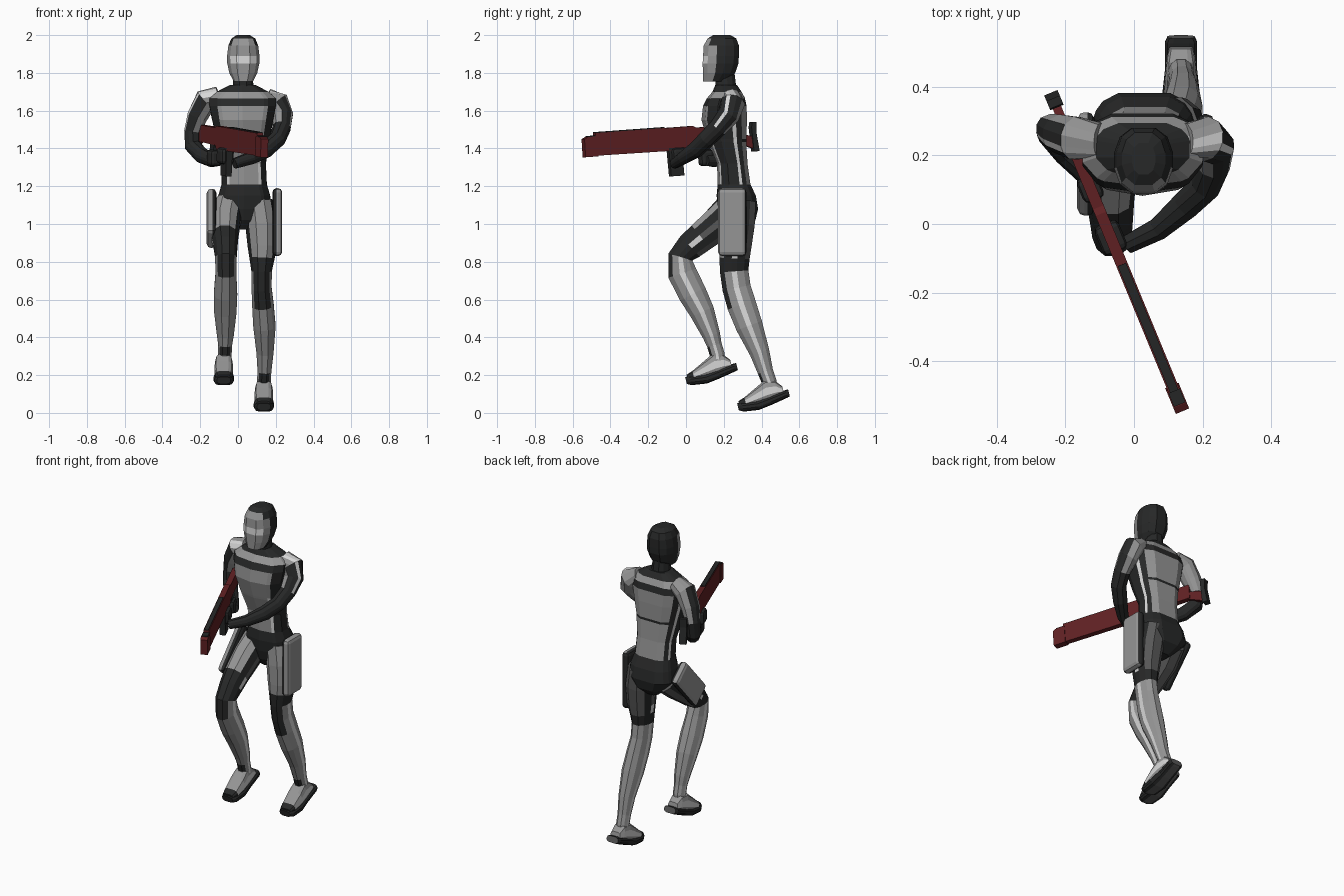
import bpy, bmesh, math
from mathutils import Vector, Matrix

if "Cube" in bpy.data.objects:
    bpy.data.objects.remove(bpy.data.objects["Cube"])

# ---------- materials ----------
COLOURS = {
    "black": (0.020, 0.021, 0.021, 1),
    "grey": (0.30, 0.30, 0.30, 1),
    "light_grey": (0.68, 0.68, 0.68, 1),
    "dark_grey": (0.10, 0.10, 0.10, 1),
    "dark_red": (0.12, 0.015, 0.017, 1),
}
MATS = []
for n, c in COLOURS.items():
    m = bpy.data.materials.new(n)
    m.diffuse_color = c
    m.use_nodes = True
    m.node_tree.nodes["Principled BSDF"].inputs["Base Color"].default_value = m.diffuse_color
    MATS.append(m)
BLACK, GREY, LIGHT, DARK, RED = range(5)


def finish(name, bm):
    bmesh.ops.recalc_face_normals(bm, faces=bm.faces)
    me = bpy.data.meshes.new(name)
    bm.to_mesh(me)
    bm.free()
    ob = bpy.data.objects.new(name, me)
    bpy.context.collection.objects.link(ob)
    for m in MATS:
        me.materials.append(m)
    return ob


# angles round a section; narrow faces are the stripes
ANGLES = [-10, 10, 40, 70, 110, 140, 170, 190, 220, 250, 290, 320]
TORSO_ANGLES = [-46, -15, 12, 22, 40, 65, 115, 140, 158, 168, 195, 226, 236, 270, 304]


def loft(name, rings, rule, hint=(1, 0, 0), power=1.0, axis=None, angles=ANGLES):
    """rings: (x, y, z, half width, half depth); rule(i, j) gives the colour."""
    bm = bmesh.new()
    pts = [Vector(r[:3]) for r in rings]
    loops = []
    for i, r in enumerate(rings):
        t = axis or (pts[min(i + 1, len(pts) - 1)] - pts[max(i - 1, 0)])
        t = Vector(t).normalized()
        u = Vector(hint)
        u = (u - t * u.dot(t)).normalized()
        v = u.cross(t)
        loop = []
        for a in angles:
            c, s = math.cos(math.radians(a)), math.sin(math.radians(a))
            c = math.copysign(abs(c) ** power, c)
            s = math.copysign(abs(s) ** power, s)
            loop.append(bm.verts.new(pts[i] + u * c * r[3] + v * s * r[4]))
        loops.append(loop)
    n = len(angles)
    for i in range(len(loops) - 1):
        for j in range(n):
            k = (j + 1) % n
            f = bm.faces.new((loops[i][j], loops[i][k], loops[i + 1][k], loops[i + 1][j]))
            f.material_index = rule(i, j)
    bm.faces.new(loops[0]).material_index = rule(0, 3)
    bm.faces.new(loops[-1]).material_index = rule(len(loops) - 2, 9)
    return finish(name, bm)


def block(name, size, matrix, rule, bevel=0.0):
    """Bevelled box; rule(normal) gives the colour from the unrotated normal."""
    bm = bmesh.new()
    bmesh.ops.create_cube(bm, size=1, matrix=Matrix.Diagonal((*size, 1)))
    bmesh.ops.bevel(bm, geom=bm.edges[:], offset=bevel, segments=2, affect='EDGES', profile=0.5)
    bm.normal_update()
    for f in bm.faces:
        f.material_index = rule(f.normal)
    bm.transform(matrix)
    return finish(name, bm)


def slab(name, profile, width, matrix, mat):
    """Side profile (along, up) given a thickness."""
    bm = bmesh.new()
    f = bm.faces.new([bm.verts.new((s, -width / 2, z)) for s, z in profile])
    ext = bmesh.ops.extrude_face_region(bm, geom=[f])
    bmesh.ops.translate(bm, vec=(0, width, 0),
                        verts=[g for g in ext["geom"] if isinstance(g, bmesh.types.BMVert)])
    bm.transform(matrix)
    for f in bm.faces:
        f.material_index = mat
    return finish(name, bm)


# ---------- torso ----------
def torso_rule(i, j):
    if i >= 8 or i == 0:
        return BLACK
    if j in (2, 8):
        return LIGHT                       # rear side stripes
    if i == 1:
        return GREY                        # shoulder slope
    if j in (0, 1, 3, 7, 9, 10) or i == 2:
        return BLACK                       # flanks and collar band
    if j in (11, 14):
        return LIGHT if i >= 5 else GREY   # front stripes below the chest
    if i == 5 and j in (4, 5, 6):
        return BLACK                       # back seam
    return GREY


loft("torso", [
    (.025, .215, 1.735, .07, .06), (.025, .22, 1.70, .14, .08), (.025, .215, 1.665, .18, .105),
    (.025, .21, 1.625, .18, .12), (.025, .207, 1.55, .165, .125), (.027, .22, 1.45, .142, .108),
    (.028, .222, 1.435, .14, .105), (.03, .248, 1.32, .12, .084), (.033, .258, 1.21, .122, .09),
    (.033, .27, 1.15, .14, .108), (.03, .28, 1.08, .15, .11), (.03, .28, 1.02, .10, .095),
    (.03, .27, .97, .04, .05)], torso_rule, power=.8, axis=(0, 0, -1), angles=TORSO_ANGLES)

# ---------- neck and head ----------
loft("neck", [(.027, .205, 1.80, .05, .055), (.027, .215, 1.68, .06, .06)],
     lambda i, j: BLACK, axis=(0, 0, -1))


def head_rule(i, j):
    if i == 3 and j in (8, 9, 10):
        return LIGHT                       # visor
    if i < 2:
        return GREY if j in (8, 9, 10) and i == 1 else BLACK
    return GREY if j in (7, 8, 9, 10, 11) else BLACK


loft("head", [
    (.028, .19, 2.0, .035, .048), (.028, .19, 1.982, .064, .08), (.028, .187, 1.945, .08, .098),
    (.028, .185, 1.89, .087, .1), (.028, .183, 1.85, .086, .1), (.028, .175, 1.80, .075, .09),
    (.028, .155, 1.755, .052, .068)], head_rule, power=.85, axis=(0, 0, -1))


# ---------- legs ----------
def leg_rule(inner, pad_rows):
    def rule(i, j):
        front = j in (8, 9, 10)
        if i == 3 or (i in pad_rows and front):
            return BLACK                   # knee band and knee pad
        if i == 9 and front:
            return BLACK                   # ankle cuff
        if i < 2 and j == inner:
            return DARK
        if j in (0, 6):
            return LIGHT
        if i < 3:
            return BLACK if j in (1, 5, 7, 11) else (DARK if j in (2, 3, 4) else GREY)
        return GREY
    return rule


loft("standing_leg", [
    (.11, .275, 1.12, .08, .10), (.125, .268, 1.0, .088, .102), (.13, .26, .88, .08, .092),
    (.127, .257, .82, .068, .085), (.125, .255, .75, .055, .08), (.125, .268, .66, .054, .08),
    (.132, .295, .57, .058, .082), (.14, .335, .46, .06, .076), (.143, .39, .32, .046, .056),
    (.14, .42, .22, .037, .044), (.137, .44, .165, .037, .042), (.137, .445, .11, .04, .042)],
    leg_rule(6, (4, 5)))
loft("raised_leg", [
    (-.05, .27, 1.09, .08, .10), (-.068, .18, 1.01, .082, .096), (-.07, .08, .93, .072, .085),
    (-.066, .02, .88, .064, .078), (-.064, -.03, .825, .058, .07), (-.064, -.02, .74, .056, .082),
    (-.066, .035, .63, .063, .08), (-.067, .085, .535, .06, .07), (-.067, .135, .41, .045, .05),
    (-.068, .15, .36, .037, .042), (-.07, .165, .31, .037, .042), (-.073, .17, .25, .04, .042)],
    leg_rule(0, (2, 4)))


# ---------- boots: grey upper on a dark sole ----------
def upper_rule(i, j):
    return BLACK if i == 0 else LIGHT if j in (0, 6) else GREY


UPPER = [(.282, .045, .036, .018), (.315, .058, .046, .026), (.38, .09, .05, .046),
         (.43, .115, .046, .062), (.48, .125, .041, .05), (.515, .118, .034, .025)]
SOLE = [(.275, .032, .036, .02), (.30, .03, .05, .025), (.38, .04, .055, .026),
        (.45, .067, .047, .025), (.53, .1, .047, .022), (.545, .106, .04, .02)]
for name, ox, oy, oz in (("standing", .137, 0, 0), ("raised", -.075, -.275, .14)):
    for part, rows, rule in (("boot", UPPER, upper_rule),
                             ("sole", SOLE, lambda i, j: DARK if j == 9 else BLACK)):
        loft(f"{name}_{part}", [(ox, y + oy, z + oz, w, h) for y, z, w, h in rows],
             rule, power=.65, axis=(0, 1, .25))

# ---------- thigh plates: grey outside, black rear rim and back ----------
for name, loc, rot, length, out in (("standing_thigh_plate", (.208, .245, 1.01), 0, .36, 1),
                                    ("raised_thigh_plate", (-.14, .175, 1.03), -42, .31, -1)):
    block(name, (.052, .15, length),
          Matrix.Translation(loc) @ Matrix.Rotation(math.radians(rot), 4, 'X'),
          lambda nrm: BLACK if nrm.y > .8 or nrm.x * out < -.3 else GREY, .022)


# ---------- arms ----------
def arm_rule(i, j):
    if i >= 3:
        return BLACK
    if j == 0 or (i == 0 and j == 1):
        return LIGHT
    return BLACK if j in (1, 2, 10, 11) and i > 0 else GREY


loft("left_arm", [
    (.15, .245, 1.67, .05, .05), (.21, .248, 1.64, .066, .066), (.235, .225, 1.575, .058, .06),
    (.232, .17, 1.51, .048, .05), (.208, .11, 1.45, .045, .047), (.15, .055, 1.395, .042, .045),
    (.07, -.015, 1.35, .033, .035), (-.02, -.06, 1.32, .027, .028)], arm_rule, hint=(1, -.4, .1))
loft("right_arm", [
    (-.10, .245, 1.68, .05, .05), (-.17, .25, 1.655, .064, .064), (-.215, .262, 1.57, .056, .058),
    (-.242, .275, 1.49, .044, .046), (-.24, .265, 1.415, .043, .045), (-.195, .21, 1.365, .042, .043),
    (-.135, .145, 1.335, .035, .036), (-.10, .105, 1.335, .027, .028)], arm_rule, hint=(-1, -.4, .1))

# ---------- rifle: local x runs from butt to muzzle ----------
p0, p1 = Vector((-.235, .365, 1.485)), Vector((.135, -.53, 1.42))
fwd = (p1 - p0).normalized()
side = Vector((0, 0, 1)).cross(fwd).normalized()
up = fwd.cross(side)
GUN = Matrix((fwd, side, up)).transposed().to_4x4()
GUN.translation = p0

slab("rifle_body", [(.10, -.04), (.34, -.045), (.36, -.066), (.92, -.062), (.92, .058),
                    (.36, .058), (.34, .048), (.10, .048)], .034, GUN, RED)
slab("rifle_muzzle", [(.91, -.066), (.985, -.066), (.985, .03), (.965, .04), (.91, .04)], .042, GUN, RED)
slab("rifle_stock", [(.02, -.085), (.12, -.04), (.12, .01), (.02, -.02)], .026, GUN, RED)
slab("rifle_butt_plate", [(-.012, -.10), (.02, -.10), (.026, .03), (.02, .055), (-.005, .055),
                          (0, 0)], .042, GUN, BLACK)
slab("rifle_top_rail", [(.52, .056), (.92, .056), (.92, .063), (.52, .063)], .026, GUN, BLACK)
slab("rifle_muzzle_rail", [(.92, .038), (.963, .038), (.963, .045), (.92, .045)], .036, GUN, BLACK)
slab("rifle_magazine", [(.425, -.20), (.50, -.20), (.505, -.05), (.43, -.05)], .034, GUN, BLACK)
slab("rifle_grip", [(.25, -.15), (.29, -.16), (.325, -.04), (.27, -.04)], .03, GUN, BLACK)

# ---------- hands ----------
for name, loc, size in (("left_hand", (.445, 0, -.095), (.09, .075, .085)),
                        ("right_hand", (.29, .0, -.115), (.075, .065, .085))):
    block(name, size, GUN @ Matrix.Translation(loc), lambda nrm: BLACK, .018)
